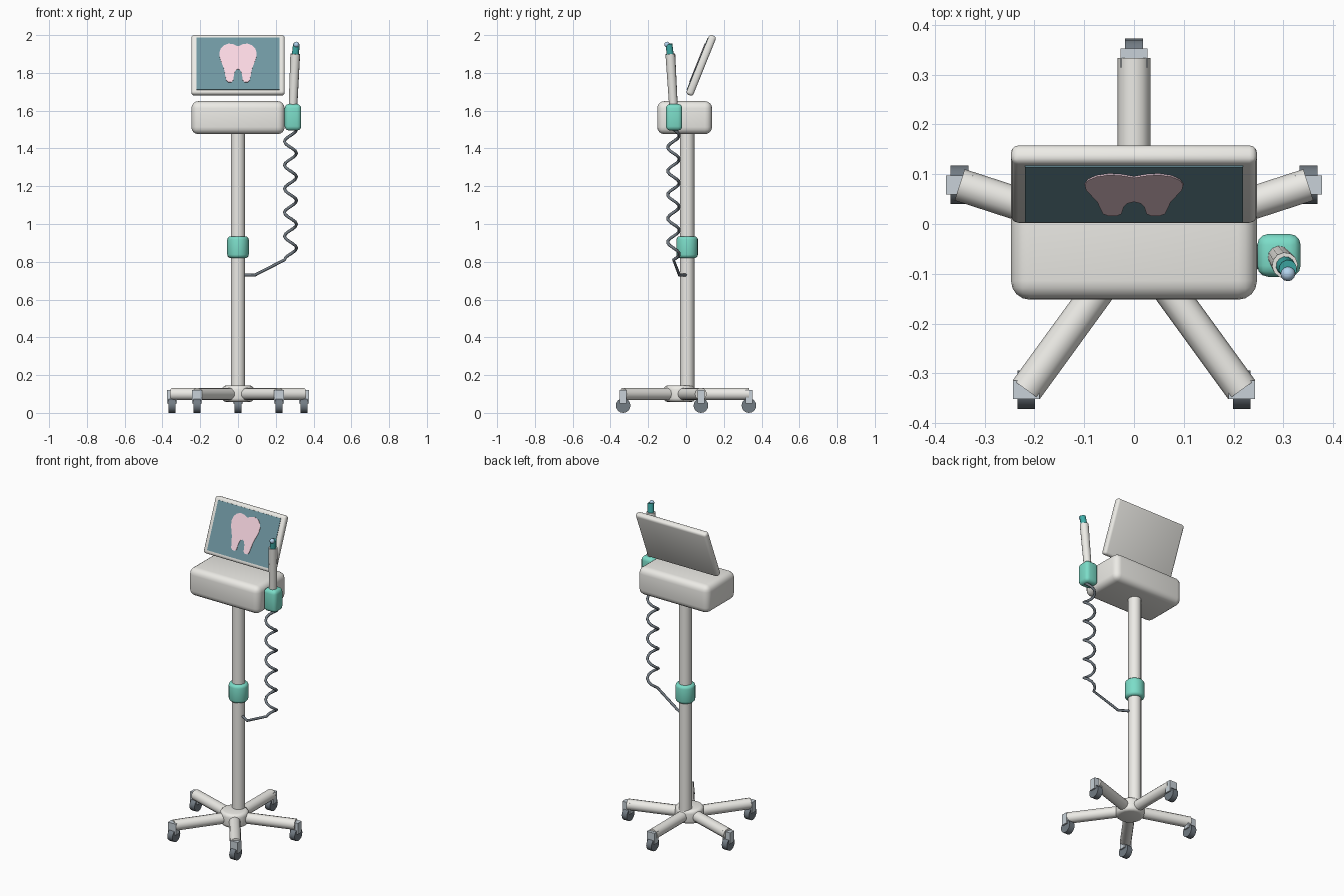
import bpy, bmesh
from math import radians, sin, cos, pi
from mathutils import Vector, Matrix

if "Cube" in bpy.data.objects:
    bpy.data.objects.remove(bpy.data.objects["Cube"])


def material(name, r, g, b):
    m = bpy.data.materials.new(name)
    m.diffuse_color = (r, g, b, 1)
    m.use_nodes = True
    m.node_tree.nodes["Principled BSDF"].inputs["Base Color"].default_value = m.diffuse_color
    return m


SHELL = material("shell_white", 0.84, 0.83, 0.79)
MINT = material("mint", 0.2, 0.72, 0.58)
TEAL = material("dark_teal", 0.05, 0.42, 0.4)
GLASS = material("screen_glass", 0.16, 0.31, 0.36)
PINK = material("pink", 0.95, 0.68, 0.76)
RUBBER = material("rubber", 0.17, 0.2, 0.23)
METAL = material("fork_metal", 0.58, 0.64, 0.69)
BLUE = material("tip_blue", 0.45, 0.65, 0.85)


def finish(bm, name, mat, bevel=0, segments=3, matrix=None):
    """Round the sharp edges, make the object, shade it smooth by angle."""
    if bevel:
        edges = [e for e in bm.edges if e.calc_face_angle(0) > radians(40)]
        bmesh.ops.bevel(bm, geom=edges, offset=bevel, segments=segments,
                        profile=0.5, affect='EDGES', clamp_overlap=True)
    bmesh.ops.recalc_face_normals(bm, faces=bm.faces[:])
    if matrix:
        bm.transform(matrix)
    mesh = bpy.data.meshes.new(name)
    bm.to_mesh(mesh)
    bm.free()
    obj = bpy.data.objects.new(name, mesh)
    bpy.context.collection.objects.link(obj)
    mesh.materials.append(mat)
    bpy.ops.object.select_all(action='DESELECT')
    obj.select_set(True)
    bpy.context.view_layer.objects.active = obj
    bpy.ops.object.shade_smooth_by_angle(angle=radians(40))
    return obj


def box(name, centre, size, mat, bevel=0, segments=3, matrix=None):
    bm = bmesh.new()
    bmesh.ops.create_cube(bm, size=1)
    bm.transform(Matrix.Translation(centre) @ Matrix.Diagonal((*size, 1)))
    return finish(bm, name, mat, bevel, segments, matrix)


def rod(name, a, b, r1, r2, mat, sides=16, bevel=0, segments=3):
    a, b = Vector(a), Vector(b)
    d = b - a
    bm = bmesh.new()
    bmesh.ops.create_cone(bm, cap_ends=True, segments=sides, radius1=r1,
                          radius2=r2, depth=d.length)
    turn = d.to_track_quat('Z', 'Y').to_matrix().to_4x4()
    return finish(bm, name, mat, bevel, segments,
                  Matrix.Translation((a + b) / 2) @ turn)


# Five-legged base with casters that all roll along y
HUB_Y = -0.035
rod("base_hub", (0, HUB_Y, 0.058), (0, HUB_Y, 0.145), 0.083, 0.083, SHELL, 16, 0.02)
for i in range(5):
    ang = radians(90 + 72 * i)
    x, y = 0.368 * cos(ang), HUB_Y + 0.368 * sin(ang)
    rod(f"base_leg_{i+1}", (0, HUB_Y, 0.1), (x, y, 0.1), 0.033, 0.033, SHELL, 12)
    box(f"caster_fork_{i+1}", (x, y, 0.085), (0.054, 0.038, 0.07), METAL)
    rod(f"caster_wheel_{i+1}", (x - 0.018, y, 0.039), (x + 0.018, y, 0.039),
        0.039, 0.039, RUBBER, 16)

# Post and height collar
rod("post", (0, 0.006, 0.1), (0, 0.006, 1.5), 0.038, 0.038, SHELL, 20)
rod("post_collar", (0, 0.006, 0.82), (0, 0.006, 0.935), 0.057, 0.057, MINT, 20, 0.018)

# Control housing
box("control_housing", (0, -0.007, 1.563), (0.494, 0.29, 0.175), SHELL, 0.038, 4)

# Tilted display with its glass and tooth picture, built upright then leaned back
lean = Matrix.Translation((0, 0.08, 1.84)) @ Matrix.Rotation(radians(-22), 4, 'X')
box("display_case", (0, 0, 0), (0.494, 0.04, 0.34), SHELL, 0.015, 3, lean)
box("display_glass", (0, -0.02, 0), (0.438, 0.006, 0.297), GLASS, matrix=lean)

half = [(0, 0.098), (0.025, 0.11), (0.05, 0.114), (0.075, 0.104), (0.092, 0.085),
        (0.099, 0.06), (0.096, 0.03), (0.085, 0), (0.074, -0.03), (0.068, -0.065),
        (0.062, -0.096), (0.052, -0.106), (0.034, -0.106), (0.025, -0.095),
        (0.021, -0.06), (0.014, -0.04), (0, -0.031)]
outline = half + [(-x, z) for x, z in half[-2:0:-1]]
bm = bmesh.new()
face = bm.faces.new([bm.verts.new((x, -0.022, z)) for x, z in outline])
ext = bmesh.ops.extrude_face_region(bm, geom=[face])
bmesh.ops.translate(bm, vec=(0, -0.004, 0),
                    verts=[v for v in ext["geom"] if isinstance(v, bmesh.types.BMVert)])
bmesh.ops.triangulate(bm, faces=[f for f in bm.faces if len(f.verts) > 4])
finish(bm, "tooth_picture", PINK, matrix=lean)

# Handpiece in its holder
box("handpiece_holder", (0.291, -0.063, 1.565), (0.087, 0.086, 0.14), MINT, 0.022, 3)
rod("handpiece_body", (0.288, -0.062, 1.55), (0.303, -0.083, 1.9), 0.022, 0.026, SHELL, 12)
rod("handpiece_neck", (0.303, -0.083, 1.89), (0.309, -0.09, 1.953), 0.019, 0.018, TEAL, 12)
bm = bmesh.new()
bmesh.ops.create_uvsphere(bm, u_segments=12, v_segments=8, radius=0.015)
finish(bm, "handpiece_tip", BLUE, matrix=Matrix.Translation((0.309, -0.1, 1.95)))

# Coiled cord from the holder down to the post
turns, steps = 5.5, 55
path = []
for i in range(steps + 1):
    t = i / steps
    a = 2 * pi * turns * t
    path.append((0.278 + 0.032 * cos(a), -0.066 + 0.031 * sin(a), 1.5 - 0.69 * t))
path += [(0.09, -0.035, 0.73), (0.03, 0.0, 0.73)]
curve = bpy.data.curves.new("coiled_cord", 'CURVE')
curve.dimensions = '3D'
curve.bevel_depth = 0.008
curve.bevel_resolution = 2
curve.use_fill_caps = True
spline = curve.splines.new('POLY')
spline.points.add(len(path) - 1)
for p, co in zip(spline.points, path):
    p.co = (*co, 1)
curve.materials.append(RUBBER)
cord = bpy.data.objects.new("coiled_cord", curve)
bpy.context.collection.objects.link(cord)
